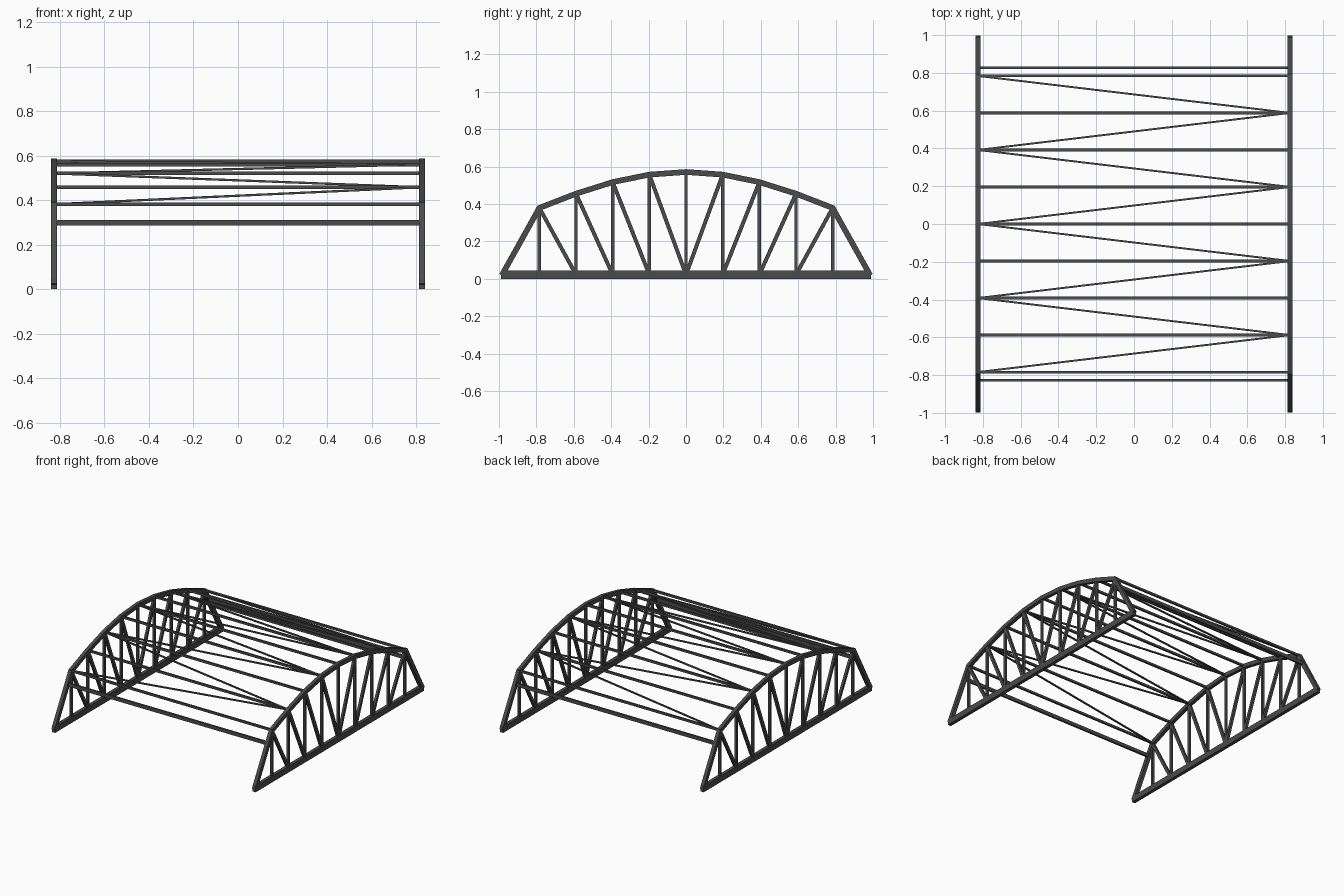
import bpy, bmesh
from mathutils import Vector, Matrix

if "Cube" in bpy.data.objects:
    bpy.data.objects.remove(bpy.data.objects["Cube"])

steel = bpy.data.materials.new("dark_steel")
steel.diffuse_color = (0.07, 0.07, 0.07, 1)
steel.use_nodes = True
steel.node_tree.nodes["Principled BSDF"].inputs["Base Color"].default_value = steel.diffuse_color


def beams(name, segments):
    """One object of square-cut bars: (start, end, width, depth, extra length)."""
    bm = bmesh.new()
    for a, b, w, d, extra in segments:
        a, b = Vector(a), Vector(b)
        along = (b - a).normalized()
        # width runs sideways, depth runs in the upright plane of the bar
        side = Vector((1, 0, 0)) if abs(along.x) < 0.5 else along.cross(Vector((0, 0, 1))).normalized()
        rise = along.cross(side).normalized()
        side = rise.cross(along)
        rot = Matrix((side, rise, along)).transposed().to_4x4()
        size = Matrix.Diagonal((w, d, (b - a).length + 2 * extra, 1))
        bmesh.ops.create_cube(bm, size=1, matrix=Matrix.Translation((a + b) / 2) @ rot @ size)
    bmesh.ops.recalc_face_normals(bm, faces=bm.faces)
    me = bpy.data.meshes.new(name)
    bm.to_mesh(me)
    bm.free()
    me.materials.append(steel)
    ob = bpy.data.objects.new(name, me)
    bpy.context.collection.objects.link(ob)


# Upper panel points, mirrored front to back
PITCH = 0.196
heights = [0.571, 0.557, 0.517, 0.455, 0.379]
nodes = [(i * PITCH, heights[abs(i)]) for i in range(-4, 5)]
TX, LOW, END = 0.826, 0.022, 0.983

for label, x in (("left", -TX), ("right", TX)):
    # Bottom chord
    beams(label + "_bottom_chord", [((x, -0.99, LOW), (x, 0.99, LOW), 0.026, 0.044, 0)])
    # Arched top chord with sloping end posts
    path = [(-END, LOW)] + nodes + [(END, LOW)]
    beams(label + "_top_chord", [((x, *p), (x, *q), 0.026, 0.03, 0.004)
                                 for p, q in zip(path, path[1:])])
    # Upright posts at each panel point
    beams(label + "_posts", [((x, y, LOW), (x, y, z), 0.016, 0.018, 0) for y, z in nodes])
    # Web diagonals falling toward midspan
    beams(label + "_diagonals", [((x, y, z), (x, y - PITCH * (1 if y > 0 else -1), LOW),
                                  0.018, 0.021, 0) for y, z in nodes if abs(y) > 0.01])

# Cross struts between the two arches
beams("cross_struts", [((-TX, y, z + 0.003), (TX, y, z + 0.003), 0.014, 0.016, 0) for y, z in nodes])

# Zigzag wind bracing in the roof plane
zig = [((-TX if i % 2 == 0 else TX), y, z + 0.003) for i, (y, z) in enumerate(nodes)]
beams("wind_bracing", [(p, q, 0.01, 0.01, 0) for p, q in zip(zig, zig[1:])])

# Portal struts across the end posts
beams("portal_struts", [((-TX, y, 0.299), (TX, y, 0.299), 0.014, 0.026, 0) for y in (-0.828, 0.828)])
